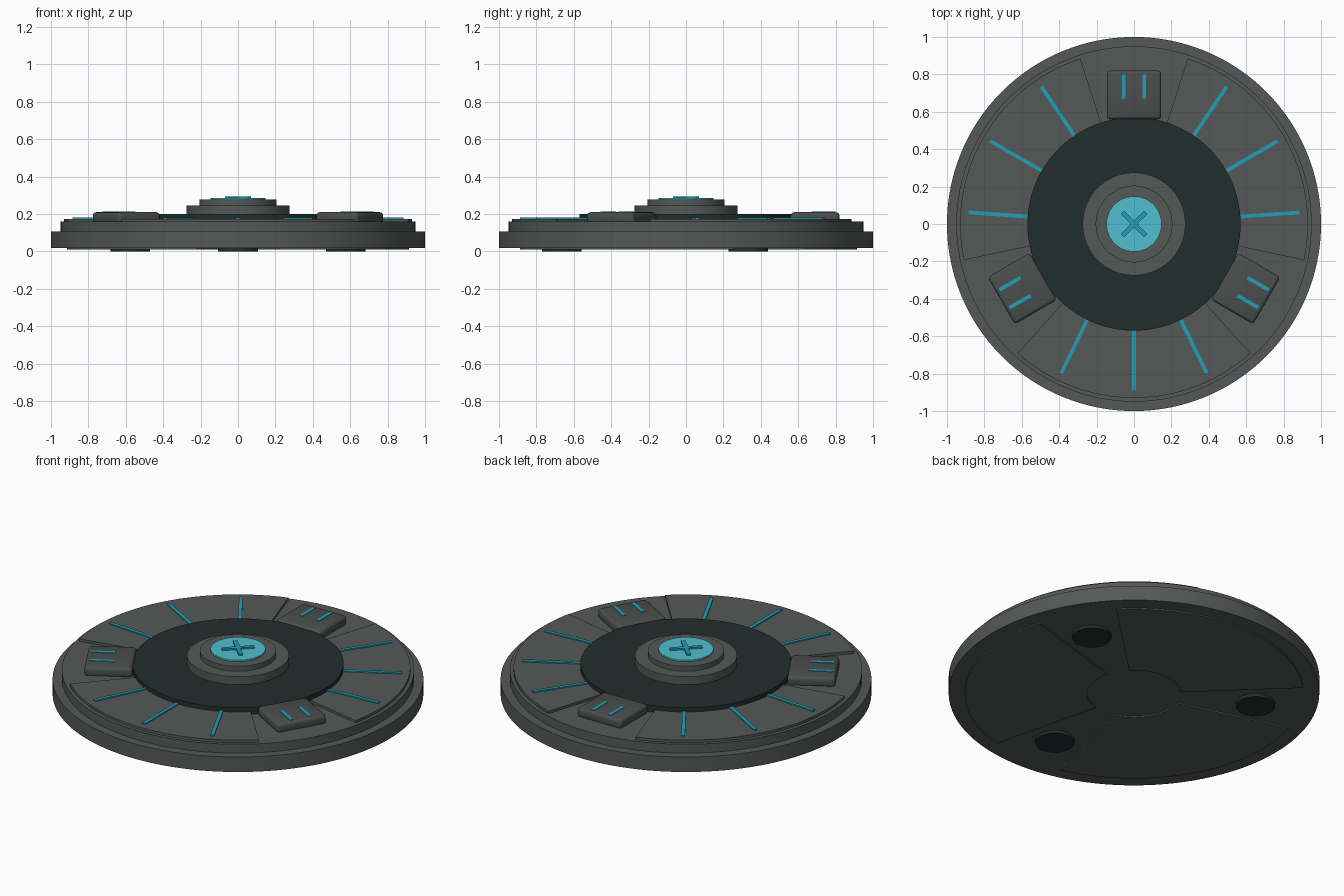
import bpy, bmesh, math
from mathutils import Matrix

if "Cube" in bpy.data.objects:
    bpy.data.objects.remove(bpy.data.objects["Cube"])


def material(name, rgb):
    m = bpy.data.materials.new(name)
    m.diffuse_color = (*rgb, 1)
    m.use_nodes = True
    m.node_tree.nodes["Principled BSDF"].inputs["Base Color"].default_value = m.diffuse_color
    return m


GREY = material("grey metal", (0.092, 0.098, 0.098))
BLOCK = material("dark grey metal", (0.072, 0.076, 0.076))
DARK = material("black green", (0.016, 0.027, 0.026))
GLOW = material("bright teal", (0.08, 0.52, 0.62))
TEAL = material("deep teal", (0.014, 0.35, 0.47))


def finish(name, bm, mat, smooth=True):
    bmesh.ops.recalc_face_normals(bm, faces=bm.faces)
    mesh = bpy.data.meshes.new(name)
    bm.to_mesh(mesh)
    bm.free()
    mesh.materials.append(mat)
    ob = bpy.data.objects.new(name, mesh)
    bpy.context.collection.objects.link(ob)
    if smooth:
        bpy.ops.object.select_all(action='DESELECT')
        ob.select_set(True)
        bpy.context.view_layer.objects.active = ob
        bpy.ops.object.shade_smooth_by_angle(angle=math.radians(30))
    return ob


def prism(name, outline, z0, z1, mat):
    """Extrude a flat outline from z0 up to z1."""
    bm = bmesh.new()
    face = bm.faces.new([bm.verts.new((x, y, z0)) for x, y in outline])
    new = bmesh.ops.extrude_face_region(bm, geom=[face])["geom"]
    verts = [v for v in new if isinstance(v, bmesh.types.BMVert)]
    bmesh.ops.translate(bm, verts=verts, vec=(0, 0, z1 - z0))
    return finish(name, bm, mat)


def arc(r, a0, a1, n):
    return [(r * math.cos(math.radians(a0 + (a1 - a0) * i / n)),
             r * math.sin(math.radians(a0 + (a1 - a0) * i / n))) for i in range(n + 1)]


def disc(name, r, z0, z1, mat, n=96, centre=(0, 0)):
    pts = [(x + centre[0], y + centre[1]) for x, y in arc(r, 0, 360, n)[:-1]]
    return prism(name, pts, z0, z1, mat)


def sector(name, r0, r1, mid, span, z0, z1, mat):
    a, b = mid - span / 2, mid + span / 2
    return prism(name, arc(r1, a, b, 28) + arc(r0, b, a, 28), z0, z1, mat)


def box(name, x0, x1, y0, y1, z0, z1, angle, mat, bevel=0):
    """Box laid out along +x, then turned about the z axis."""
    bm = bmesh.new()
    m = (Matrix.Rotation(math.radians(angle), 4, 'Z')
         @ Matrix.Translation(((x0 + x1) / 2, (y0 + y1) / 2, (z0 + z1) / 2))
         @ Matrix.Diagonal((x1 - x0, y1 - y0, z1 - z0, 1)))
    bmesh.ops.create_cube(bm, size=1, matrix=m)
    if bevel:
        bmesh.ops.bevel(bm, geom=bm.edges[:], offset=bevel, segments=3,
                        profile=0.5, affect='EDGES')
    return finish(name, bm, mat)


# stepped base
disc("base_rim", 1.0, 0.018, 0.107, GREY, 128)
disc("upper_step", 0.95, 0.107, 0.16, GREY, 128)

# dark turntable ring and hub
disc("dark_ring", 0.57, 0.16, 0.2, DARK)
disc("hub_lower", 0.275, 0.2, 0.247, GREY)
disc("hub_upper", 0.205, 0.247, 0.277, GREY)
disc("hub_light", 0.148, 0.277, 0.286, GLOW, 64)
for a in (45, 135):
    box("hub_cross", -0.088, 0.088, -0.012, 0.012, 0.284, 0.295, a, TEAL)

for k in range(3):
    mid = 30 + 120 * k
    # raised top panels with three light strips each
    sector("top_panel", 0.55, 0.93, mid, 84, 0.16, 0.175, GREY)
    for da in (-26, 0, 26):
        box("light_strip", 0.56, 0.887, -0.01, 0.01, 0.173, 0.182, mid + da, TEAL)

    # clamp blocks with a pair of small lights
    ang = 90 + 120 * k
    box("clamp_block", 0.56, 0.82, -0.145, 0.145, 0.15, 0.21, ang, BLOCK, 0.018)
    for s in (-1, 1):
        box("clamp_light", 0.67, 0.8, s * 0.055 - 0.01, s * 0.055 + 0.01,
            0.206, 0.213, ang, TEAL)

    # underside panels and feet
    sector("bottom_panel", 0.253, 0.914, ang, 92, 0.011, 0.018, GREY)
    t = math.radians(mid)
    disc("foot", 0.106, 0.0, 0.018, DARK, 48,
         (0.665 * math.cos(t), 0.665 * math.sin(t)))
